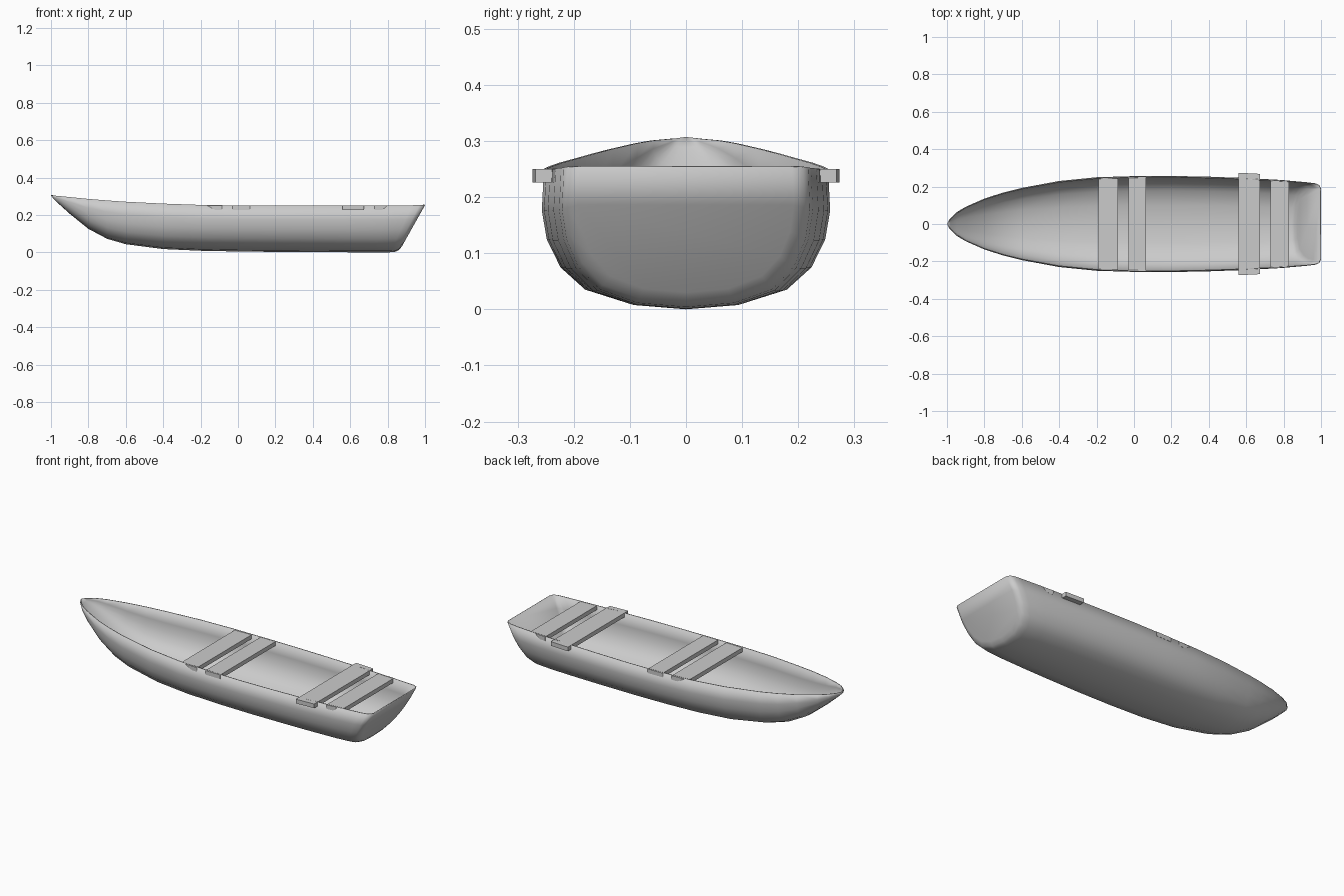
import bpy, bmesh

if "Cube" in bpy.data.objects:
    bpy.data.objects.remove(bpy.data.objects["Cube"])

# Half cross-section: (fraction of half width, fraction of height), keel to rim
PROFILE = [(0, 0), (.39, .03), (.70, .13), (.87, .29), (.965, .49), (1, .70), (.985, 1)]

# Hull stations: rim x, half width, keel z, rim z, aft rake (keel set forward of rim)
STATIONS = [
    (-.985, .028, .285, .304, 0), (-.95, .062, .252, .301, 0), (-.9, .092, .207, .296, 0),
    (-.8, .136, .126, .286, 0), (-.7, .168, .073, .278, 0), (-.6, .193, .044, .271, 0),
    (-.4, .230, .018, .261, 0), (-.2, .250, .009, .254, 0), (0, .256, .005, .251, 0),
    (.2, .257, .003, .250, 0), (.4, .253, .002, .250, 0), (.6, .246, .001, .250, .02),
    (.8, .236, .000, .251, .07), (.93, .226, .001, .252, .115), (.97, .221, .004, .253, .128),
    (.99, .212, .012, .253, .132), (1.0, .192, .030, .253, .125),
]


def build_hull():
    bm = bmesh.new()
    rings = []
    for x, w, zk, zr, rake in STATIONS:
        half = [(u * w, zk + v * (zr - zk), x - rake * (1 - v)) for u, v in PROFILE]
        pts = [(px, -y, z) for y, z, px in reversed(half)] + [(px, y, z) for y, z, px in half[1:]]
        rings.append([bm.verts.new(p) for p in pts])
    for a, b in zip(rings, rings[1:]):
        for i in range(len(a) - 1):
            bm.faces.new((a[i], a[i + 1], b[i + 1], b[i]))
    # pointed bow and flat transom
    tip = bm.verts.new((-1, 0, .305))
    for p, q in zip(rings[0], rings[0][1:]):
        bm.faces.new((tip, q, p))
    bm.faces.new(rings[-1])
    bmesh.ops.recalc_face_normals(bm, faces=bm.faces)
    # make the shell face outward (keel faces point down)
    keel = min(bm.faces, key=lambda f: f.calc_center_median().z)
    if keel.normal.z > 0:
        bmesh.ops.reverse_faces(bm, faces=bm.faces)
    return add_object("hull", bm)


def add_object(name, bm):
    mesh = bpy.data.meshes.new(name)
    bm.to_mesh(mesh)
    bm.free()
    ob = bpy.data.objects.new(name, mesh)
    bpy.context.collection.objects.link(ob)
    return ob


def plank(name, x0, x1, w0, w1, z0=.226, z1=.25):
    bm = bmesh.new()
    outline = [(x0, -w0), (x1, -w1), (x1, w1), (x0, w0)]
    face = bm.faces.new([bm.verts.new((x, y, z0)) for x, y in outline])
    ext = bmesh.ops.extrude_face_region(bm, geom=[face])
    top = [g for g in ext["geom"] if isinstance(g, bmesh.types.BMVert)]
    bmesh.ops.translate(bm, verts=top, vec=(0, 0, z1 - z0))
    bmesh.ops.recalc_face_normals(bm, faces=bm.faces)
    return add_object(name, bm)


# Thin smooth hull shell
hull = build_hull()
shell = hull.modifiers.new("shell", "SOLIDIFY")
shell.thickness = .005
shell.offset = -1
bpy.context.view_layer.objects.active = hull
hull.select_set(True)
bpy.ops.object.shade_smooth_by_angle(angle=.8)

# Cross planks; the third overhangs the rim
plank("front_seat", -.19, -.085, .246, .252)
plank("middle_seat", -.03, .065, .254, .255)
plank("overhanging_crossbar", .56, .673, .274, .268)
plank("rear_seat", .73, .83, .238, .230)
